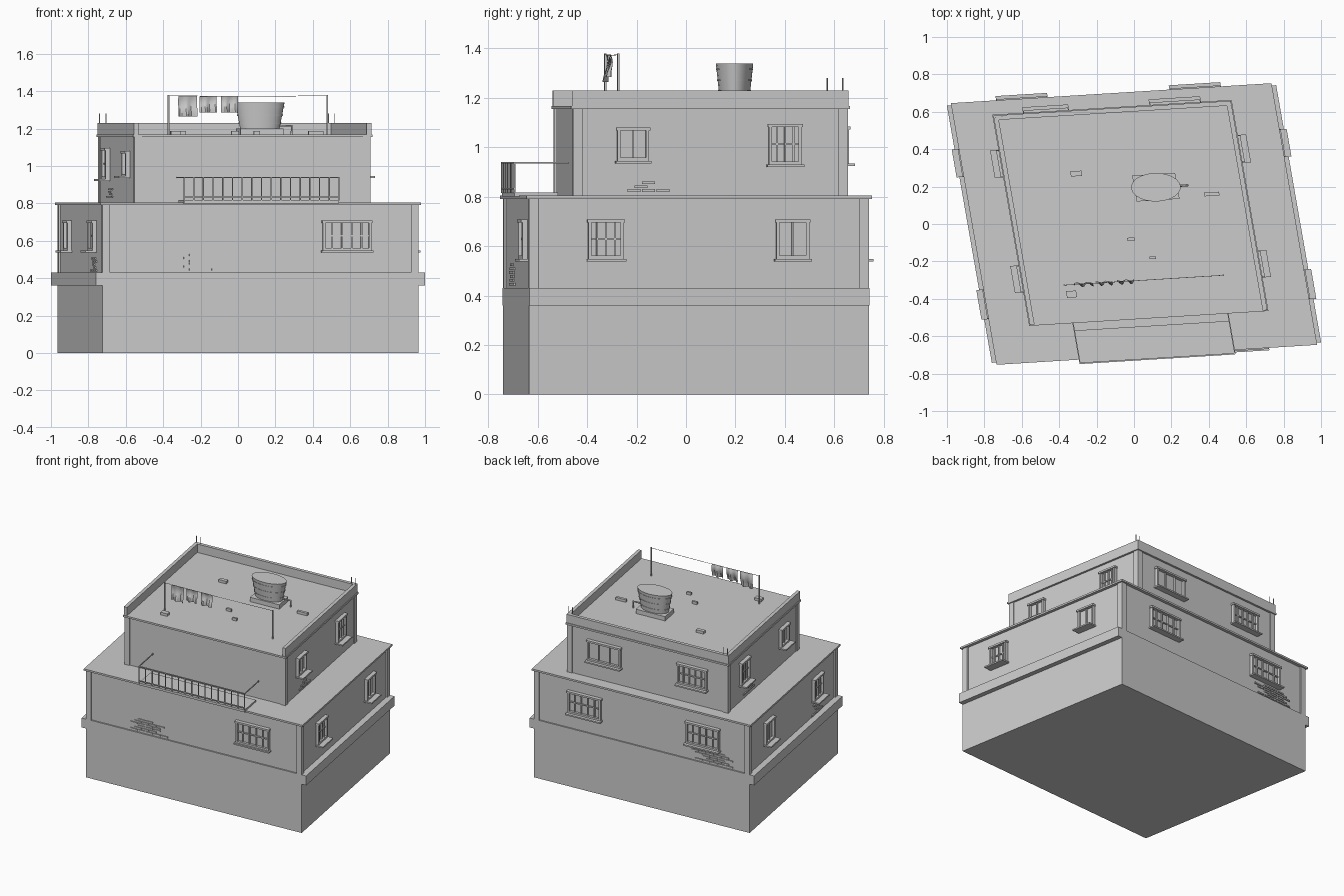
import bpy, bmesh, math
from mathutils import Matrix, Vector

if "Cube" in bpy.data.objects:
    bpy.data.objects.remove(bpy.data.objects["Cube"])

GREY = (0.6, 0.6, 0.6, 1.0)
mat = bpy.data.materials.new("plain_grey")
mat.use_nodes = True
mat.diffuse_color = GREY
mat.node_tree.nodes["Principled BSDF"].inputs["Base Color"].default_value = GREY

# The plan is a parallelogram: build everything square, then skew it
SKEW = Matrix(((0.998, -0.172, 0, 0), (0.062, 0.985, 0, 0), (0, 0, 1, 0), (0, 0, 0, 1)))


def finish(name, bm, smooth=False):
    bmesh.ops.recalc_face_normals(bm, faces=bm.faces)
    bm.transform(SKEW)
    mesh = bpy.data.meshes.new(name)
    bm.to_mesh(mesh)
    bm.free()
    mesh.materials.append(mat)
    obj = bpy.data.objects.new(name, mesh)
    bpy.context.collection.objects.link(obj)
    if smooth:
        bpy.ops.object.select_all(action='DESELECT')
        obj.select_set(True)
        bpy.context.view_layer.objects.active = obj
        bpy.ops.object.shade_smooth_by_angle()
    return obj


def add_box(bm, xs, ys, zs):
    lo, hi = zip(*(sorted(r) for r in (xs, ys, zs)))
    size = [h - l for l, h in zip(lo, hi)]
    mid = [(h + l) / 2 for l, h in zip(lo, hi)]
    bmesh.ops.create_cube(bm, size=1, matrix=Matrix.Translation(mid) @ Matrix.Diagonal((*size, 1)))


def boxes(name, items):
    bm = bmesh.new()
    for item in items:
        add_box(bm, *item)
    return finish(name, bm)


def tube(name, points, radius):
    curve = bpy.data.curves.new(name, 'CURVE')
    curve.dimensions = '3D'
    curve.bevel_depth = radius
    curve.bevel_resolution = 1
    curve.use_fill_caps = True
    spline = curve.splines.new('POLY')
    spline.points.add(len(points) - 1)
    for p, co in zip(spline.points, points):
        p.co = (*(SKEW @ Vector(co)), 1)
    curve.materials.append(mat)
    obj = bpy.data.objects.new(name, curve)
    bpy.context.collection.objects.link(obj)


def on_wall(wall, s, d, z):
    """Box ranges from along-wall range s, outward range d and height range z."""
    axis, offset = wall
    sign = 1 if offset > 0 else -1
    out = [offset + sign * v for v in d]
    return (out, s, z) if axis == 'x' else (s, out, z)


# Outer extents of the middle and upper storeys
X2, Y2 = 0.847, 0.698
LEFT3, RIGHT3, FRONT3, BACK3 = -0.645, 0.627, -0.507, 0.629
IN = 0.01
mid = {'front': ('y', -Y2 + IN), 'back': ('y', Y2 - IN), 'left': ('x', X2 - IN), 'right': ('x', -X2 + IN)}
top = {'back': ('y', BACK3 - IN), 'left': ('x', RIGHT3 - IN), 'right': ('x', LEFT3 + IN)}


def corner_posts(name, x0, x1, y0, y1, z, w=0.04):
    boxes(name, [((x, x + w * (1 if x == x0 else -1)), (y, y + w * (1 if y == y0 else -1)), z)
                 for x in (x0, x1) for y in (y0, y1)])


# Storeys, ledges, slabs
boxes("ground_storey", [((-X2, X2), (-Y2, Y2), (0, 0.43))])
boxes("side_ledges", [((s * (X2 - 0.02), s * 0.882), (-Y2, Y2), (0.36, 0.43)) for s in (-1, 1)])
boxes("middle_storey", [((-X2 + IN, X2 - IN), (-Y2 + IN, Y2 - IN), (0.43, 0.795))])
corner_posts("middle_corner_posts", -X2, X2, -Y2, Y2, (0.43, 0.792))
boxes("middle_roof_slab", [((-X2 - .012, X2 + .012), (-Y2 - .012, Y2 + .012), (0.791, 0.804))])
boxes("upper_storey", [((LEFT3 + IN, RIGHT3 - IN), (FRONT3 + IN, BACK3 - IN), (0.80, 1.16))])
corner_posts("upper_corner_posts", LEFT3 + .003, RIGHT3 - .003, FRONT3 + .003, BACK3 - .003, (0.80, 1.158))
boxes("upper_roof_slab", [((LEFT3 - .005, RIGHT3 + .005), (FRONT3 - .005, BACK3 + .005), (1.155, 1.168))])
T = 0.025
boxes("roof_parapet", [((LEFT3, LEFT3 + T), (FRONT3, BACK3), (1.165, 1.23)),
                       ((RIGHT3 - T, RIGHT3), (FRONT3, BACK3), (1.165, 1.23)),
                       ((LEFT3 + T, RIGHT3 - T), (BACK3 - T, BACK3), (1.165, 1.23))])


# Windows: pane, frame, glazing bars and sill
def window(name, wall, c, w, z0, z1, cols, rows, sill):
    a, b, f = c - w / 2, c + w / 2, 0.013
    parts = [((a, b), (-.01, .004), (z0, z1)),
             ((a, a + f), (-.01, .022), (z0, z1)), ((b - f, b), (-.01, .022), (z0, z1)),
             ((a, b), (-.01, .022), (z0, z0 + f)), ((a - .005, b + .005), (-.01, .028), (z1 - f, z1)),
             ((a - .008, b + .008), (-.01, sill), (z0 - .01, z0))]
    for i in range(1, cols):
        m = a + w * i / cols
        parts.append(((m - .004, m + .004), (0, .014), (z0, z1)))
    for i in range(1, rows):
        m = z0 + (z1 - z0) * i / rows
        parts.append(((a, b), (0, .012), (m - .004, m + .004)))
    boxes(name, [on_wall(wall, *p) for p in parts])


M0, M1 = 0.548, 0.708
window("middle_front_window", mid['front'], 0.463, 0.26, M0, M1, 5, 2, .035)
window("middle_back_window_right", mid['back'], -0.478, 0.26, M0, M1, 5, 2, .045)
window("middle_back_window_left", mid['back'], 0.45, 0.26, M0, M1, 5, 2, .045)
for side in ('left', 'right'):
    window("middle_front_window_" + side, mid[side], -0.382, 0.145, M0, M1, 4, 2, .06)
    window("middle_back_window_" + side, mid[side], 0.385, 0.135, M0, M1, 2, 1, .06)
    window("upper_front_window_" + side, top[side], -0.257, 0.13, 0.945, 1.08, 2, 1, .06)
    window("upper_back_window_" + side, top[side], 0.368, 0.135, 0.93, 1.095, 4, 2, .06)
window("upper_back_window_grid", top['back'], -0.362, 0.23, 0.935, 1.085, 5, 2, .045)
window("upper_back_window_wide", top['back'], 0.33, 0.26, 0.935, 1.085, 3, 1, .045)


# Patches of bare brick
def bricks(name, wall, s0, s1, z0, z1, rows):
    h, length, parts = (z1 - z0) / rows, 0.06, []
    for r in range(rows):
        s = s0 + (r * 37 % 3) * length / 2
        end = s1 - (r * 23 % 4) * length / 2
        while s + length <= end + .001:
            parts.append(on_wall(wall, (s, s + length - .007), (-.005, .007),
                                 (z0 + r * h, z0 + (r + 1) * h - .005)))
            s += length
    boxes(name, parts)


bricks("bricks_front", mid['front'], -0.50, -0.20, 0.44, 0.535, 6)
bricks("bricks_back", mid['back'], -0.71, -0.38, 0.44, 0.53, 6)
bricks("bricks_right", mid['right'], -0.47, -0.29, 0.435, 0.515, 5)
bricks("bricks_upper_left", top['left'], -0.28, -0.08, 0.82, 0.867, 3)
bricks("bricks_upper_right", top['right'], 0.20, 0.38, 0.83, 0.885, 4)

# Balcony slab and railing
BX, BF = 0.415, -0.73
boxes("balcony_slab", [((-BX, BX), (BF, -0.552), (0.80, 0.817))])
rails = [((-BX, BX), (BF - .004, BF + .004), (z, z + .006)) for z in (0.83, 0.935)]
rails += [((s * BX - .003, s * BX + .003), (BF, FRONT3), (0.935, 0.941)) for s in (-1, 1)]
COUNT = 17
for i in range(COUNT):
    x = -BX + 2 * BX * i / (COUNT - 1)
    rails.append(((x - .003, x + .003), (BF - .003, BF + .003), (0.815, 0.938)))
boxes("balcony_railing", rails)

# Water tank with hoops, on a plinth
TX, TY = 0.15, 0.19
boxes("tank_plinth", [((TX - .115, TX + .115), (TY - .07, TY + .07), (1.165, 1.2))])
bm = bmesh.new()


def drum(z0, z1, grow=0.0):
    k = [0.8 + 0.2 * (z - 1.2) / 0.14 + grow for z in (z0, z1)]
    place = Matrix.Translation((TX, TY, (z0 + z1) / 2)) @ Matrix.Diagonal((0.132, 0.077, 1, 1))
    bmesh.ops.create_cone(bm, cap_ends=True, segments=24, radius1=k[0], radius2=k[1],
                          depth=z1 - z0, matrix=place)


drum(1.2, 1.34)
for z in (1.225, 1.268, 1.312):
    drum(z, z + .006, 0.03)
finish("water_tank", bm, smooth=True)
tube("tank_pipe", [(TX + .09, TY, 1.215), (TX + .17, TY, 1.215), (TX + .17, TY, 1.165)], 0.006)

# Loose blocks on the roof
boxes("roof_blocks", [((x - w, x + w), (y - d, y + d), (1.165, 1.187)) for x, y, w, d in (
    (-.26, .29, .03, .014), (.44, .135, .04, .01), (-.03, -.08, .02, .008),
    (.068, -.187, .017, .007), (-.396, -.356, .027, .018))])

# Steel rods at the back corners
boxes("corner_rods", [((x - .002, x + .002), (y - .002, y + .002), (1.2, 1.28))
                      for x, y in ((-.635, .62), (-.60, .62), (.59, .605), (.62, .605))])

# Washing line
LX, LY, LZ = 0.425, -0.305, 1.375
boxes("line_poles", [((s * LX - .004, s * LX + .004), (LY - .004, LY + .004), (1.165, LZ + .004))
                     for s in (-1, 1)])
tube("washing_line", [(-LX, LY, LZ), (0, LY, LZ - .003), (LX, LY, LZ)], 0.0015)
for n, (x, w, z) in enumerate(((-.372, .1, 1.265), (-.257, .09, 1.285), (-.142, .09, 1.285))):
    bm = bmesh.new()
    bmesh.ops.create_grid(bm, x_segments=10, y_segments=6, size=0.5)
    for v in bm.verts:
        s, t = v.co.x + 0.5, 0.5 - v.co.y
        wave = math.sin(s * 11 + n) * 0.012 * t + 0.006 * math.sin(t * 5)
        v.co = (x + w * s, LY + wave, LZ - (LZ - z) * t)
    finish("hanging_cloth_%d" % (n + 1), bm, smooth=True)
